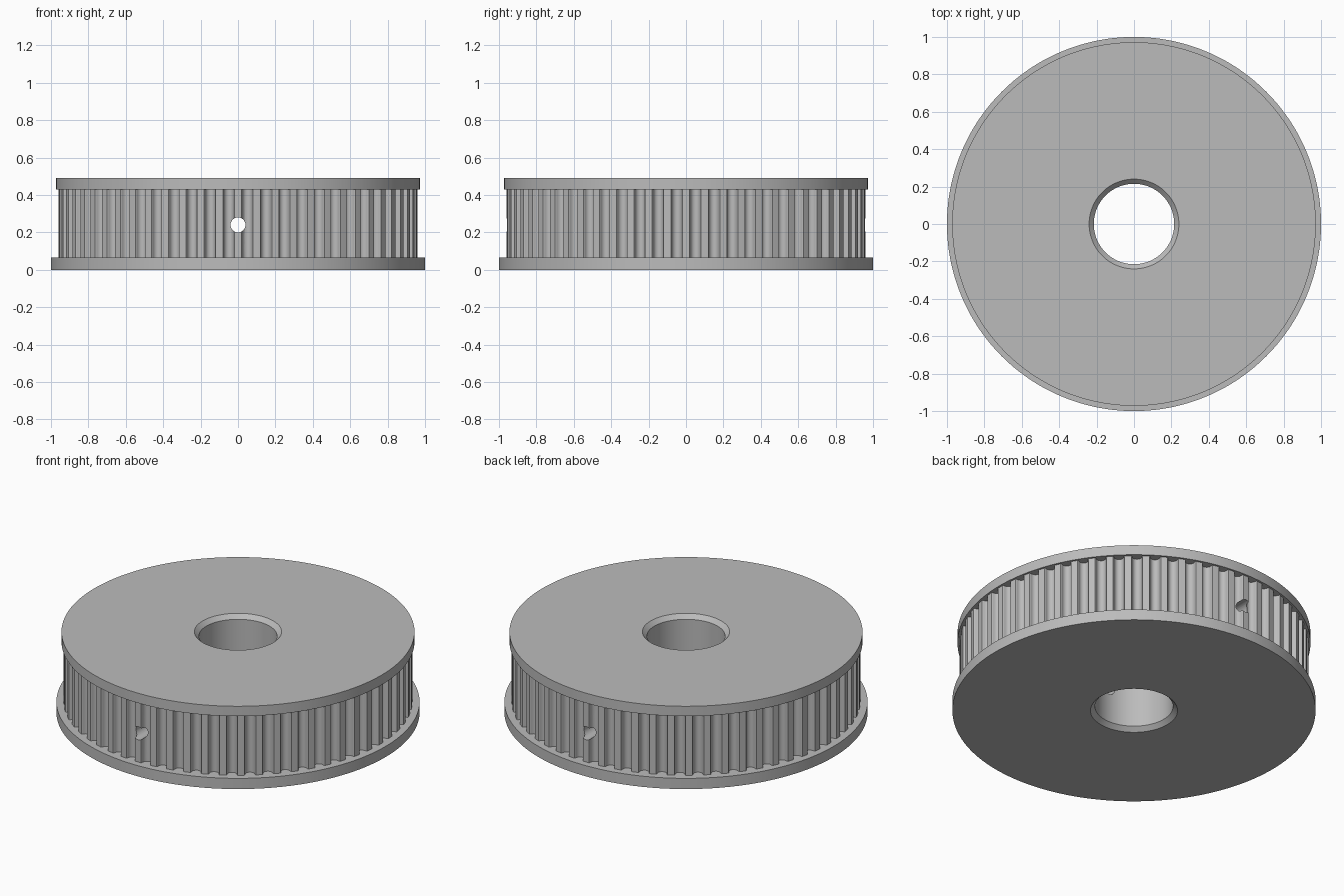
import bpy
import bmesh
import math

cube = bpy.data.objects.get("Cube")
if cube:
    bpy.data.objects.remove(cube)

TEETH = 60
RIM, GROOVE_R, GROOVE_C = 0.96, 0.027, 0.948
PITCH = math.tau / TEETH

# Plain metal
metal = bpy.data.materials.new("grey metal")
metal.use_nodes = True
grey = (0.5, 0.5, 0.5, 1)
metal.diffuse_color = grey
metal.node_tree.nodes["Principled BSDF"].inputs["Base Color"].default_value = grey


def tooth_columns():
    """Angle and rim radius of every column round the toothed ring."""
    groove = [(-0.031, RIM), (-0.028, RIM - 0.004)]
    for i in range(9):
        a = math.pi * i / 8
        groove.append((-GROOVE_R * math.cos(a), GROOVE_C - GROOVE_R * math.sin(a)))
    groove += [(0.028, RIM - 0.004), (0.031, RIM), (PITCH * RIM / 2, RIM)]
    return [((t + 0.5) * PITCH + x / RIM, r) for t in range(TEETH) for x, r in groove]


def section(rim):
    """Closed half section: bore, chamfers, two flanges and the toothed rim."""
    return [(0.24, 0), (1, 0), (1, 0.065), (rim, 0.065), (rim, 0.43),
            (0.972, 0.43), (0.972, 0.49), (0.24, 0.49), (0.215, 0.465), (0.215, 0.025)]


# Pulley body, swept round the axis column by column
bm = bmesh.new()
columns = [[bm.verts.new((r * math.cos(a), r * math.sin(a), z)) for r, z in section(rim)]
           for a, rim in tooth_columns()]
for i, here in enumerate(columns):
    there = columns[(i + 1) % len(columns)]
    for j in range(len(here)):
        k = (j + 1) % len(here)
        bm.faces.new((here[j], there[j], there[k], here[k]))
bmesh.ops.recalc_face_normals(bm, faces=bm.faces)
mesh = bpy.data.meshes.new("toothed_pulley")
bm.to_mesh(mesh)
bm.free()
mesh.materials.append(metal)
pulley = bpy.data.objects.new("toothed_pulley", mesh)
bpy.context.collection.objects.link(pulley)

# Set screw holes, drilled straight through front and back
bpy.ops.mesh.primitive_cylinder_add(vertices=32, radius=0.04, depth=2.4,
                                    location=(0, 0, 0.24), rotation=(math.pi / 2, 0, 0))
drill = bpy.context.object
drill.name = "screw_hole_cutter"
drill.data.materials.append(metal)
cut = pulley.modifiers.new("screw holes", "BOOLEAN")
cut.operation = "DIFFERENCE"
cut.solver = "EXACT"
cut.object = drill

bpy.ops.object.select_all(action="DESELECT")
pulley.select_set(True)
bpy.context.view_layer.objects.active = pulley
bpy.ops.object.modifier_apply(modifier=cut.name)
bpy.data.objects.remove(drill)
bpy.ops.object.shade_smooth_by_angle(angle=math.radians(30))
